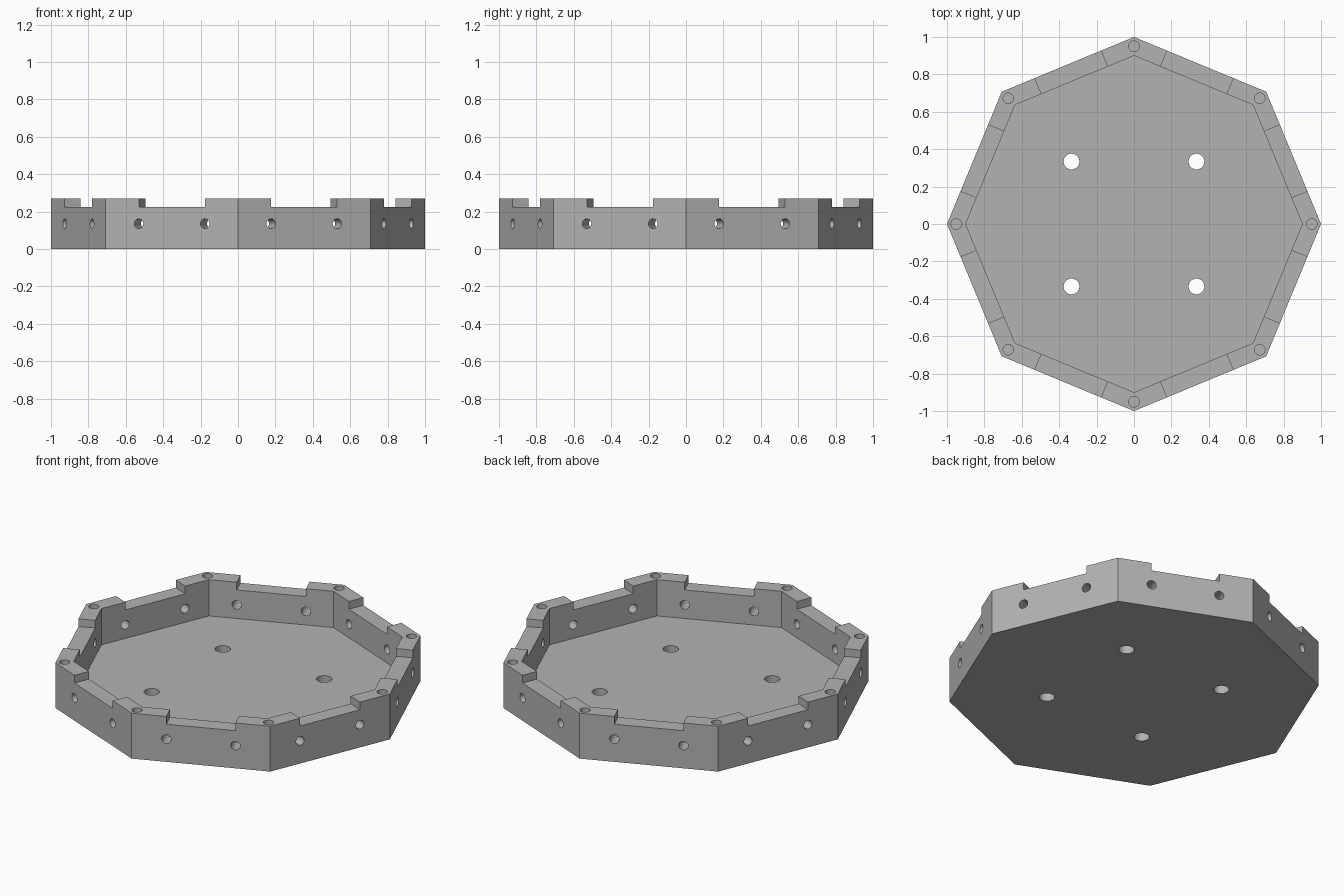
import bpy
import math
from mathutils import Matrix, Vector

if "Cube" in bpy.data.objects:
    bpy.data.objects.remove(bpy.data.objects["Cube"])

HEIGHT, FLOOR, NOTCH_Z = 0.27, 0.054, 0.224
SIDES = 8
APOTHEM = math.cos(math.pi / SIDES)
SIDE = 2 * math.sin(math.pi / SIDES)

grey = bpy.data.materials.new("plain grey")
grey.diffuse_color = (0.45, 0.45, 0.45, 1)
grey.use_nodes = True
grey.node_tree.nodes["Principled BSDF"].inputs["Base Color"].default_value = grey.diffuse_color


def prism(name, radius, z0, z1, sides, x=0, y=0):
    """Upright prism between two heights, first corner on +x."""
    bpy.ops.mesh.primitive_cylinder_add(vertices=sides, radius=radius, depth=z1 - z0)
    ob = bpy.context.object
    ob.name = name
    turn = Matrix.Rotation(math.pi / 2, 4, 'Z')
    ob.data.transform(Matrix.Translation((x, y, (z0 + z1) / 2)) @ turn)
    ob.data.materials.append(grey)
    return ob


def cut(target, cutter):
    """Subtract the cutter, then discard it."""
    cutter.hide_render = True
    mod = target.modifiers.new("cut", 'BOOLEAN')
    mod.operation = 'DIFFERENCE'
    mod.solver = 'EXACT'
    mod.object = cutter
    bpy.context.view_layer.objects.active = target
    bpy.ops.object.modifier_apply(modifier=mod.name)
    bpy.data.objects.remove(cutter)


# Octagonal tray with a hollow interior
tray = prism("octagonal_tray", 1.0, 0, HEIGHT, SIDES)
cut(tray, prism("interior_cutter", 0.9, FLOOR, HEIGHT + 0.2, SIDES))

for i in range(SIDES):
    spin = Matrix.Rotation((i + 0.5) * 2 * math.pi / SIDES, 4, 'Z')

    # Rim notch over the middle half of each wall
    bpy.ops.mesh.primitive_cube_add(size=1)
    notch = bpy.context.object
    notch.name = "notch_cutter"
    notch.data.transform(spin @ Matrix.Translation((APOTHEM - 0.05, 0, NOTCH_Z + 0.1))
                         @ Matrix.Diagonal((0.3, SIDE / 2, 0.2, 1)))
    notch.data.materials.append(grey)
    cut(tray, notch)

    # Two side holes through each wall
    for s in (-1, 1):
        hole = prism("side_hole_cutter", 0.026, -0.15, 0.15, 32)
        hole.data.transform(spin @ Matrix.Translation((APOTHEM - 0.04, s * SIDE / 4, HEIGHT / 2))
                            @ Matrix.Rotation(math.pi / 2, 4, 'Y'))
        cut(tray, hole)

    # Blind pin hole in each corner post
    a = i * 2 * math.pi / SIDES
    cut(tray, prism("pin_hole_cutter", 0.028, HEIGHT - 0.1, HEIGHT + 0.1, 32,
                    0.95 * math.cos(a), 0.95 * math.sin(a)))

# Four mounting holes through the floor
for x in (-1, 1):
    for y in (-1, 1):
        cut(tray, prism("floor_hole_cutter", 0.042, -0.1, 0.15, 48, x * 0.334, y * 0.334))

bpy.ops.object.select_all(action='DESELECT')
tray.select_set(True)
bpy.context.view_layer.objects.active = tray
bpy.ops.object.shade_smooth_by_angle(angle=math.radians(30))
